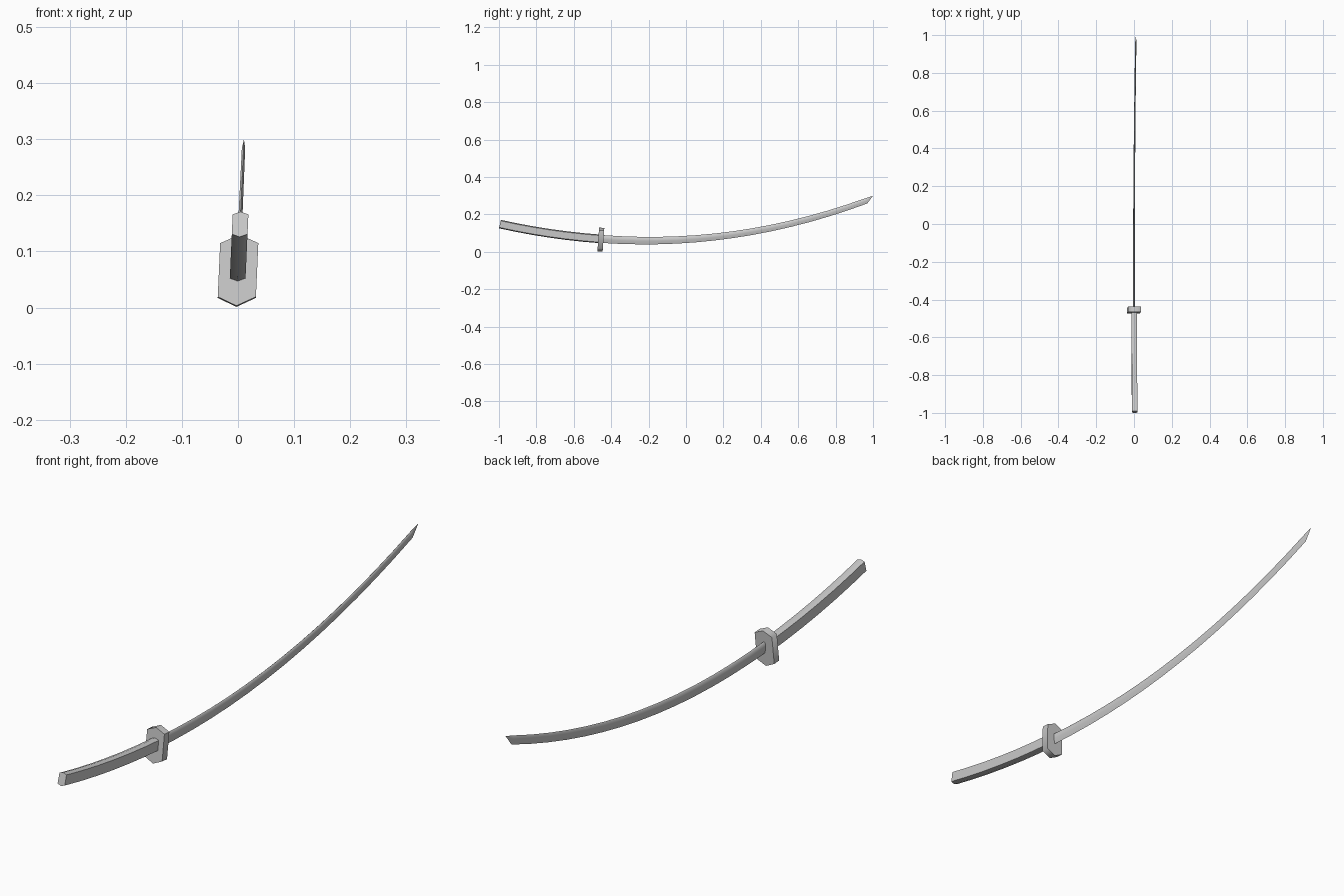
import bpy, bmesh, math

if "Cube" in bpy.data.objects:
    bpy.data.objects.remove(bpy.data.objects["Cube"])


def arc(y):
    # centre height and slope of the curved sword
    k = 0.157 if y > -0.2 else 0.14
    return 0.06 + k * (y + 0.2) ** 2, 2 * k * (y + 0.2)


def place(y, x, h, along=0.0):
    # point offset sideways (x), across the arc (h) and along it
    z, s = arc(y)
    n = math.hypot(1, s)
    py = y + (along - s * h) / n
    pz = z + (h + s * along) / n
    return (x + 0.045 * (pz - 0.065), py, pz)   # slight sideways lean


def hexa(w, top, bottom, shoulder_top, shoulder_bottom):
    return [(0, top), (w, shoulder_top), (w, shoulder_bottom),
            (0, bottom), (-w, shoulder_bottom), (-w, shoulder_top)]


def loft(name, rings, tip=None):
    bm = bmesh.new()
    vr = [[bm.verts.new(p) for p in r] for r in rings]
    n = len(vr[0])
    for a, b in zip(vr, vr[1:]):
        for i in range(n):
            j = (i + 1) % n
            bm.faces.new((a[i], a[j], b[j], b[i]))
    bm.faces.new(vr[0])
    if tip:
        t = bm.verts.new(tip)
        for i in range(n):
            bm.faces.new((vr[-1][i], vr[-1][(i + 1) % n], t))
    else:
        bm.faces.new(vr[-1])
    bmesh.ops.recalc_face_normals(bm, faces=bm.faces)
    me = bpy.data.meshes.new(name)
    bm.to_mesh(me)
    bm.free()
    ob = bpy.data.objects.new(name, me)
    bpy.context.collection.objects.link(ob)
    bpy.context.view_layer.objects.active = ob
    ob.select_set(True)
    bpy.ops.object.shade_smooth_by_angle(angle=math.radians(65))
    ob.select_set(False)
    return ob


# Handle: six-sided grip following the arc
grip = hexa(0.014, 0.023, -0.023, 0.018, -0.018)
ys = [-0.995 + 0.54 * i / 6 for i in range(7)]
loft("handle", [[place(y, x, h) for x, h in grip] for y in ys])

# Guard: six-sided plate square to the arc
plate = hexa(0.034, 0.060, -0.067, 0.045, -0.051)
loft("guard", [[place(-0.455, x, h, a) for x, h in plate] for a in (-0.014, 0.014)])

# Blade: thin tapering section, spine above and cutting edge below
rings = []
for i in range(15):
    t = i / 14
    y = -0.455 + 1.419 * t
    w, half = 0.005 - 0.002 * t, 0.021 - 0.006 * t
    section = [(0, half), (w, half * 0.8), (w, -half * 0.1),
               (0, -half), (-w, -half * 0.1), (-w, half * 0.8)]
    rings.append([place(y, x, h) for x, h in section])
loft("blade", rings, tip=(0.0106, 1.0, 0.3))
